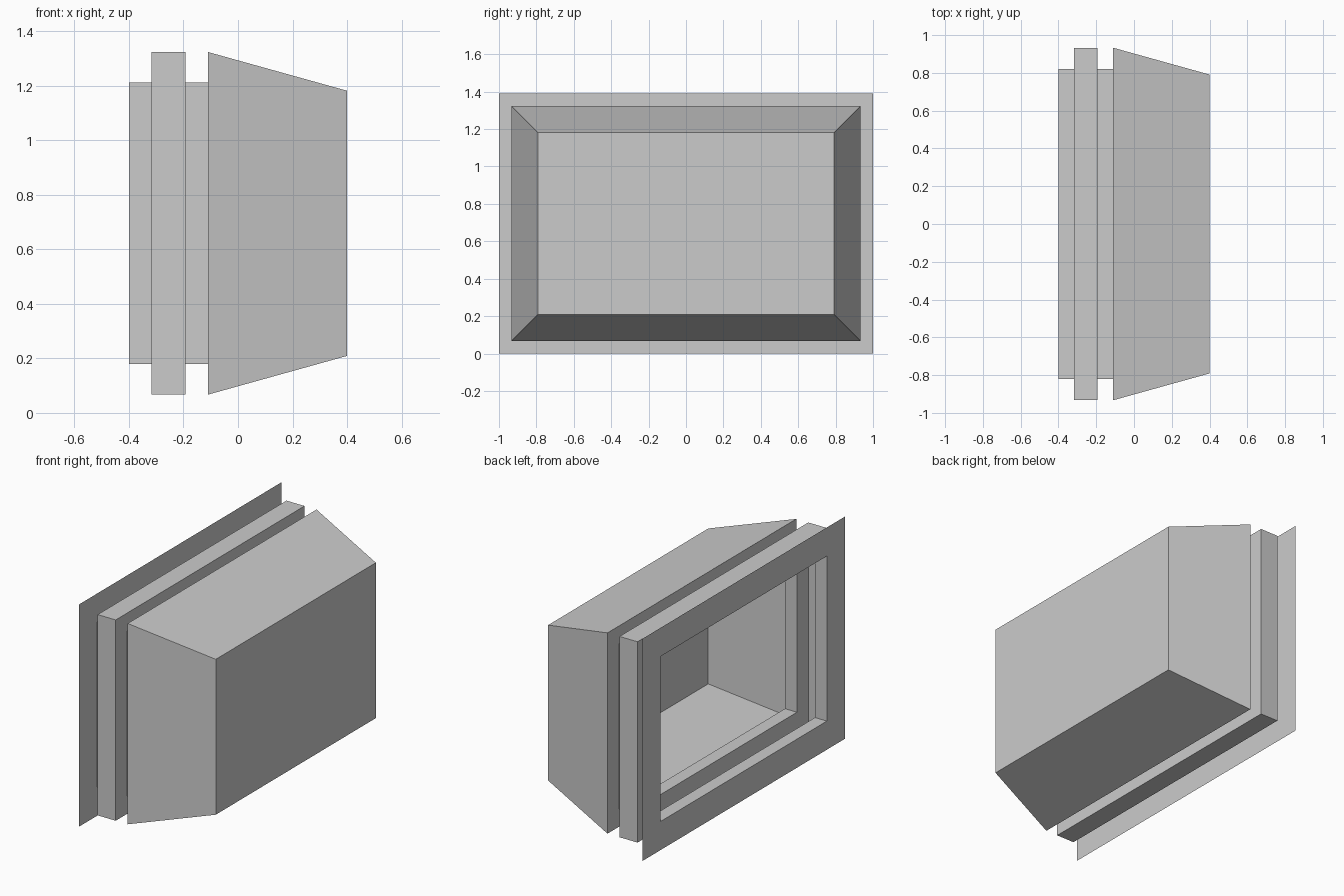
import bpy, bmesh

if "Cube" in bpy.data.objects:
    bpy.data.objects.remove(bpy.data.objects["Cube"])

HALF_WIDTH, HEIGHT = 1.0, 1.39

# Side profile from wall flange to closed end: (x, inset from the flange edge)
PROFILE = [
    (-0.40, 0.0),     # flange outer edge
    (-0.40, 0.179),   # flange opening
    (-0.318, 0.179),
    (-0.318, 0.067),  # raised rib
    (-0.193, 0.067),
    (-0.193, 0.179),  # groove
    (-0.11, 0.179),
    (-0.11, 0.067),   # tapered hood
    (0.40, 0.209),
]


def rectangle_ring(bm, x, inset):
    y, lo, hi = HALF_WIDTH - inset, inset, HEIGHT - inset
    return [bm.verts.new(p) for p in ((x, -y, lo), (x, y, lo), (x, y, hi), (x, -y, hi))]


# Loft the single-walled shell, open at the flange
bm = bmesh.new()
rings = [rectangle_ring(bm, x, inset) for x, inset in PROFILE]
for a, b in zip(rings, rings[1:]):
    for i in range(4):
        j = (i + 1) % 4
        bm.faces.new((a[i], a[j], b[j], b[i]))

# Closed end panel
bm.faces.new(rings[-1])
bm.normal_update()

mesh = bpy.data.meshes.new("ribbed_hood")
bm.to_mesh(mesh)
bm.free()
bpy.context.collection.objects.link(bpy.data.objects.new("ribbed_hood", mesh))
